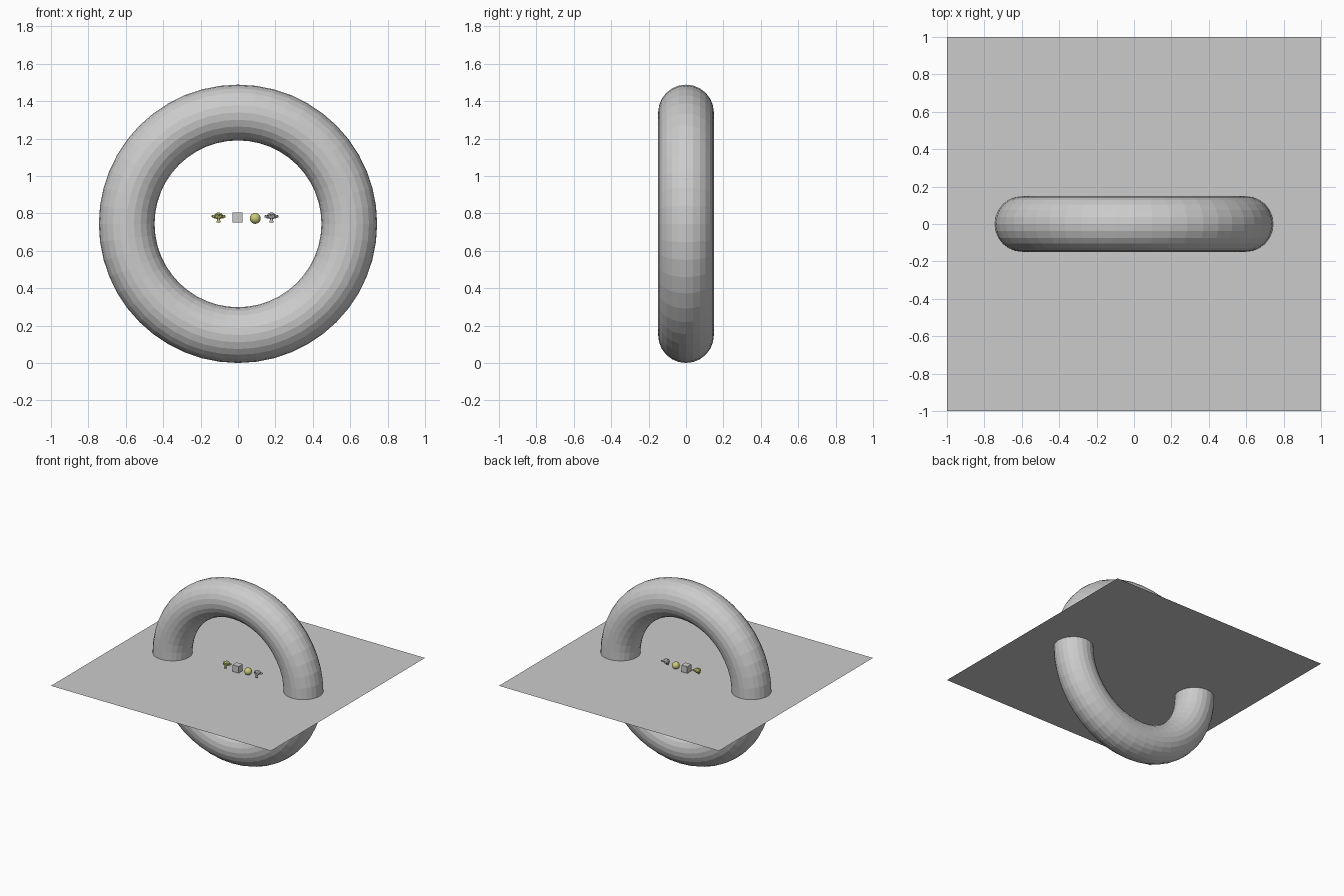
import bpy
import math

if "Cube" in bpy.data.objects:
    bpy.data.objects.remove(bpy.data.objects["Cube"])

MID = 0.744  # height of the sheet and the ring centre


def material(name, rgb):
    m = bpy.data.materials.new(name)
    m.diffuse_color = (*rgb, 1)
    m.use_nodes = True
    m.node_tree.nodes["Principled BSDF"].inputs["Base Color"].default_value = m.diffuse_color
    return m


grey = material("light_grey", (0.6, 0.6, 0.6))
yellow = material("pale_yellow", (0.6, 0.6, 0.2))


def finish(name, mat, smooth=False):
    o = bpy.context.object
    o.name = name
    o.data.materials.clear()
    o.data.materials.append(mat)
    if smooth:
        bpy.ops.object.shade_smooth_by_angle(angle=math.radians(40))
    return o


# Flat square sheet
bpy.ops.mesh.primitive_plane_add(size=2, location=(0, 0, MID))
finish("sheet", grey)

# Upright ring passing through the sheet
bpy.ops.mesh.primitive_torus_add(major_radius=0.595, minor_radius=0.149,
                                 major_segments=48, minor_segments=24,
                                 location=(0, 0, MID),
                                 rotation=(math.pi / 2, 0, 0))
finish("ring", grey)

# Row of small objects standing on the sheet
bpy.ops.mesh.primitive_cube_add(size=0.054, location=(-0.003, 0, MID + 0.033))
finish("small_cube", grey)

bpy.ops.mesh.primitive_uv_sphere_add(segments=32, ring_count=16, radius=0.029,
                                     location=(0.092, 0, MID + 0.029))
finish("small_ball", yellow, True)

for name, x, mat in (("left_monkey_head", -0.104, yellow),
                     ("right_monkey_head", 0.179, grey)):
    bpy.ops.mesh.primitive_monkey_add(size=0.055, location=(x, 0, MID + 0.033))
    finish(name, mat)
